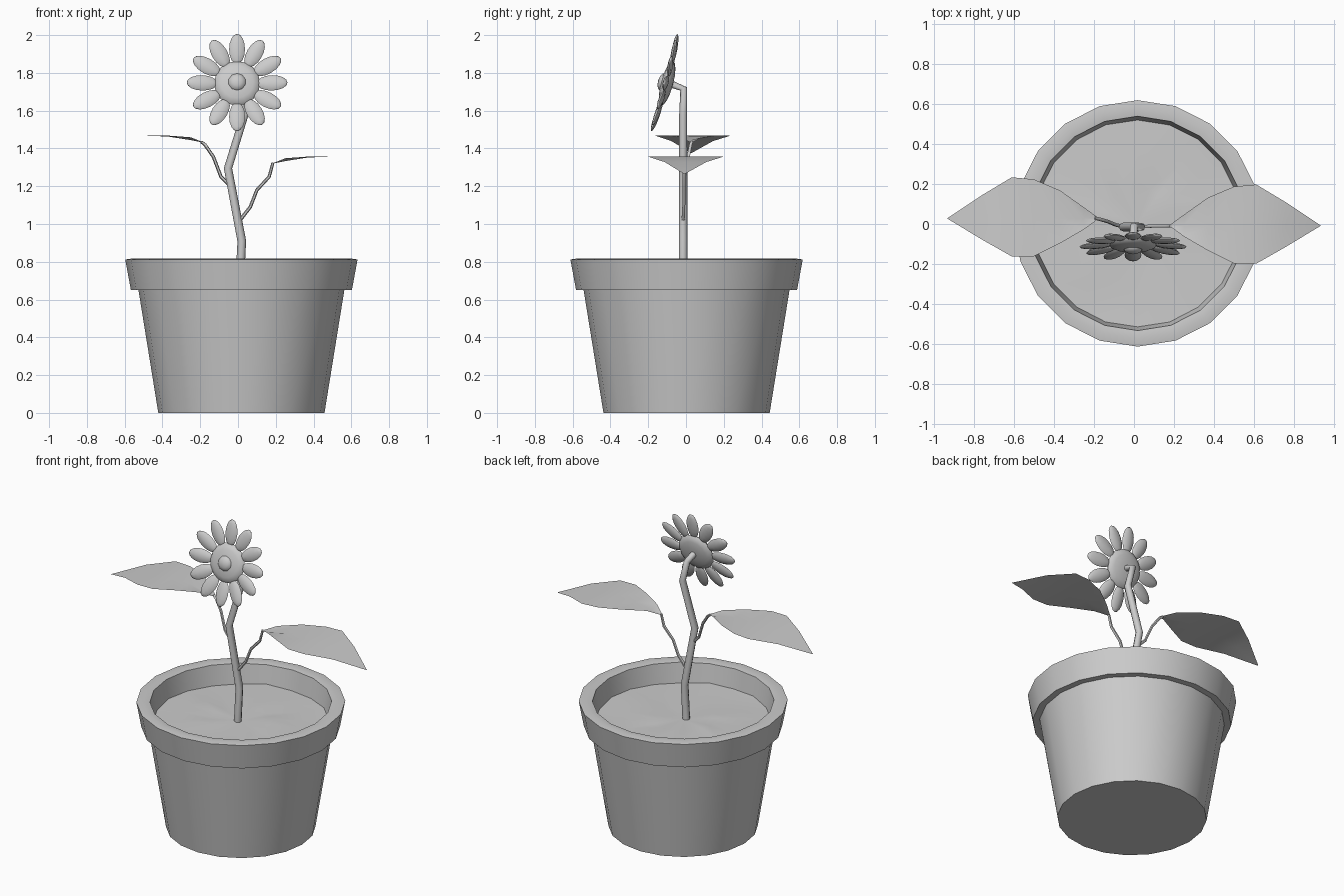
import bpy, bmesh, math, random
from mathutils import Vector, Matrix

if "Cube" in bpy.data.objects:
    bpy.data.objects.remove(bpy.data.objects["Cube"])

random.seed(3)


def finish(name, bm, angle=None):
    me = bpy.data.meshes.new(name)
    bmesh.ops.recalc_face_normals(bm, faces=bm.faces)
    bm.to_mesh(me)
    bm.free()
    ob = bpy.data.objects.new(name, me)
    bpy.context.collection.objects.link(ob)
    if angle:
        bpy.ops.object.select_all(action='DESELECT')
        ob.select_set(True)
        bpy.context.view_layer.objects.active = ob
        bpy.ops.object.shade_smooth_by_angle(angle=math.radians(angle))
    return ob


def lathe(name, profile, centre, n=20, jitter=0.0, cap=True):
    """Revolve (radius, z) points; a zero radius closes to a point."""
    bm = bmesh.new()
    rings = []
    for r, z in profile:
        if r == 0:
            rings.append([bm.verts.new((*centre, z))] * n)
            continue
        rings.append([bm.verts.new((centre[0] + r * math.cos(2 * math.pi * i / n),
                                    centre[1] + r * math.sin(2 * math.pi * i / n),
                                    z + random.uniform(-jitter, jitter))) for i in range(n)])
    for a, b in zip(rings, rings[1:]):
        for i in range(n):
            j = (i + 1) % n
            bm.faces.new(list(dict.fromkeys((a[i], a[j], b[j], b[i]))))
    if cap:
        bm.faces.new(rings[0][::-1])
    return finish(name, bm, 35)


def tube(name, pts, radii, n=8):
    """Sweep a round section along a path."""
    bm = bmesh.new()
    pts = [Vector(p) for p in pts]
    rings = []
    for k, p in enumerate(pts):
        t = (pts[min(k + 1, len(pts) - 1)] - pts[max(k - 1, 0)]).normalized()
        u = t.cross(Vector((0.9, 0.1, 0.05))).normalized()
        u = (Vector((1, 0, 0)) - t * t.x).normalized() if abs(t.x) < 0.95 else u
        v = t.cross(u)
        rings.append([bm.verts.new(p + radii[k] * (u * math.cos(2 * math.pi * i / n) +
                                                   v * math.sin(2 * math.pi * i / n)))
                      for i in range(n)])
    for a, b in zip(rings, rings[1:]):
        for i in range(n):
            j = (i + 1) % n
            bm.faces.new((a[i], a[j], b[j], b[i]))
    bm.faces.new(rings[0][::-1])
    bm.faces.new(rings[-1])
    return finish(name, bm, 60)


def ellipsoid(name, matrix, u=12, v=8):
    bm = bmesh.new()
    bmesh.ops.create_uvsphere(bm, u_segments=u, v_segments=v, radius=1, matrix=matrix)
    return finish(name, bm, 60)


# pot with overhanging rim, and the soil inside
C = (0.018, 0.003)
lathe("pot", [(0.44, 0), (0.545, 0.65), (0.585, 0.65), (0.615, 0.812), (0.575, 0.818),
              (0.535, 0.812), (0.512, 0.66)], C)
lathe("soil", [(0.518, 0.69), (0.36, 0.69), (0.18, 0.692), (0, 0.69)], C, jitter=0.007, cap=False)

# stem and leaf stalks
tube("stem", [(0.008, -0.015, 0.67), (0.02, -0.015, 0.91), (-0.053, -0.015, 1.295),
              (0.035, -0.015, 1.58), (0.0, -0.012, 1.715), (-0.005, -0.09, 1.745)],
     [0.023, 0.023, 0.022, 0.021, 0.02, 0.02])
tube("right_stalk", [(0.01, -0.015, 1.02), (0.065, -0.012, 1.09), (0.10, -0.01, 1.18),
                     (0.165, -0.01, 1.25), (0.185, -0.01, 1.325)],
     [0.01, 0.009, 0.009, 0.009, 0.008], 6)
tube("left_stalk", [(-0.04, -0.015, 1.20), (-0.09, -0.005, 1.25), (-0.13, 0.012, 1.355),
                    (-0.175, 0.025, 1.42), (-0.195, 0.03, 1.435)],
     [0.01, 0.009, 0.009, 0.009, 0.008], 6)

# leaves: rows of x, low edge y, high edge y, edge z, midrib z
rows = [(0.185, -0.008, 0.008, 1.322, 1.320), (0.25, -0.055, 0.055, 1.348, 1.333),
        (0.37, -0.125, 0.14, 1.357, 1.352), (0.50, -0.190, 0.195, 1.357, 1.357),
        (0.61, -0.190, 0.205, 1.356, 1.356), (0.76, -0.105, 0.115, 1.328, 1.328),
        (0.93, -0.002, 0.002, 1.265, 1.265)]
for name, side, dy, dz in (("right_leaf", 1, -0.008, 0), ("left_leaf", -1, 0.028, 0.111)):
    bm = bmesh.new()
    grid = [[bm.verts.new((side * x, y + dy, z + dz))
             for y, z in ((lo, ze), (0, zm), (hi, ze))] for x, lo, hi, ze, zm in rows]
    for a, b in zip(grid, grid[1:]):
        for i in range(2):
            bm.faces.new((a[i], b[i], b[i + 1], a[i + 1]))
    finish(name, bm, 30)

# flower head, built facing local +z, then tilted to face forward and slightly up
head = Matrix.Translation((-0.005, -0.10, 1.745)) @ Matrix.Rotation(math.radians(75), 4, 'X')
ellipsoid("flower_disc", head @ Matrix.Diagonal((0.122, 0.122, 0.032, 1)), 16, 8)
ellipsoid("flower_button", head @ Matrix.Translation((0, 0, 0.022))
          @ Matrix.Diagonal((0.05, 0.05, 0.028, 1)), 10, 6)
for i in range(12):
    petal = (head @ Matrix.Rotation(math.radians(30 * i), 4, 'Z')
             @ Matrix.Translation((0.185, 0, 0.008))
             @ Matrix.Rotation(math.radians(-5), 4, 'Y')
             @ Matrix.Diagonal((0.082, 0.042, 0.014, 1)) @ Matrix.Rotation(math.pi / 2, 4, 'Y'))
    ellipsoid("petal_%02d" % (i + 1), petal, 8, 8)
